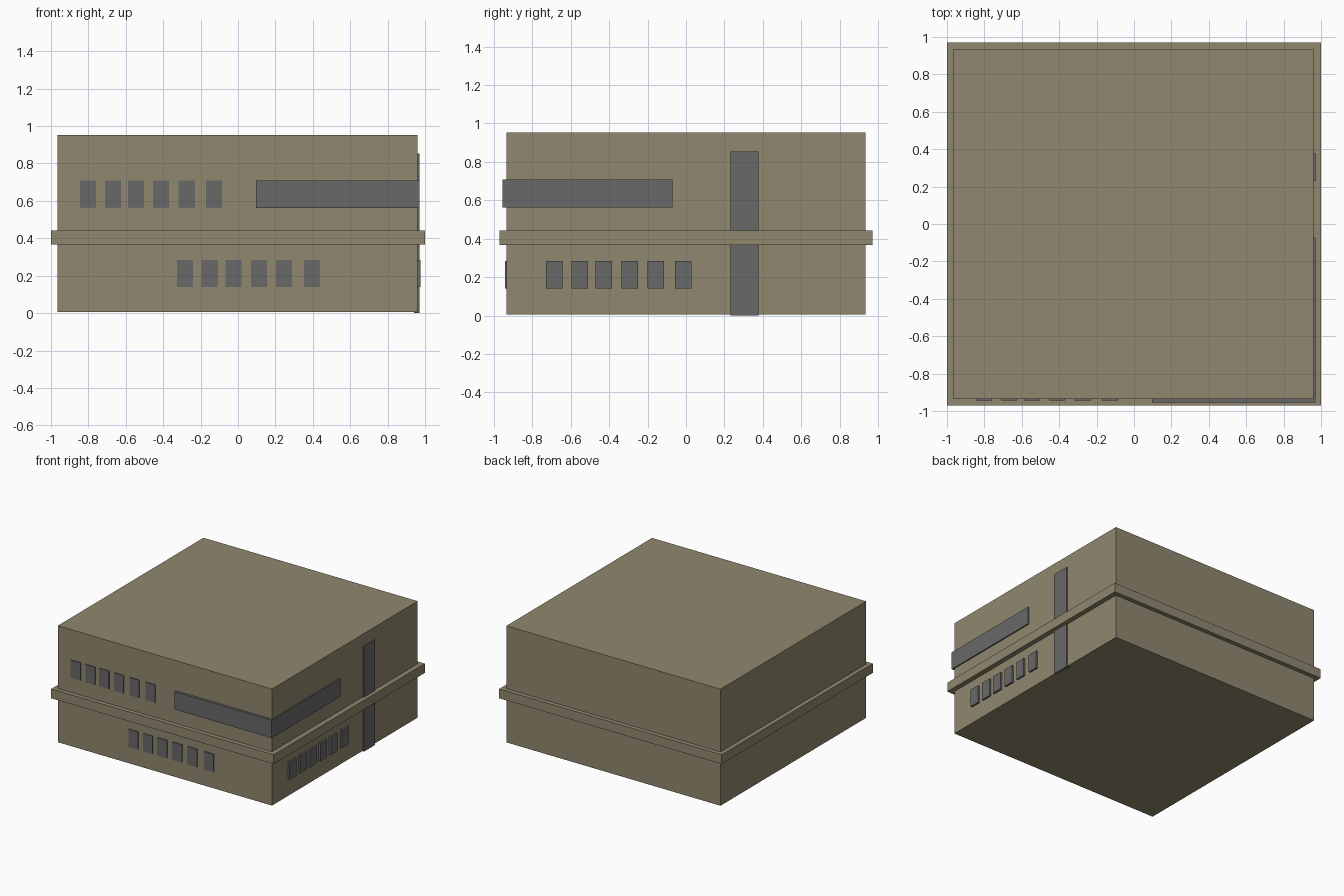
import bpy
import bmesh

if "Cube" in bpy.data.objects:
    bpy.data.objects.remove(bpy.data.objects["Cube"])


def material(name, rgb):
    m = bpy.data.materials.new(name)
    m.diffuse_color = (*rgb, 1)
    m.use_nodes = True
    m.node_tree.nodes["Principled BSDF"].inputs["Base Color"].default_value = m.diffuse_color
    return m


WALL = material("tan_wall", (0.275, 0.243, 0.156))
GLASS = material("grey_glass", (0.14, 0.14, 0.14))


def build(name, boxes, mat):
    """One object from a list of boxes, each ((x0, x1), (y0, y1), (z0, z1))."""
    bm = bmesh.new()
    for spans in boxes:
        verts = bmesh.ops.create_cube(bm, size=1)["verts"]
        for v in verts:
            for i, (lo, hi) in enumerate(spans):
                v.co[i] = hi if v.co[i] > 0 else lo
    mesh = bpy.data.meshes.new(name)
    bm.to_mesh(mesh)
    bm.free()
    mesh.materials.append(mat)
    obj = bpy.data.objects.new(name, mesh)
    bpy.context.collection.objects.link(obj)
    return obj


def around(c, half=0.043):
    return (c - half, c + half)


# Main block and the ledge between the storeys
BODY_X, BODY_Y = (-0.965, 0.96), (-0.935, 0.935)
build("building_body", [(BODY_X, BODY_Y, (0.005, 0.952))], WALL)
build("floor_ledge", [((-1, 1), (-0.97, 0.97), (0.366, 0.442))], WALL)

# Rows of small windows
UPPER, LOWER = (0.563, 0.708), (0.14, 0.285)
front_upper = [-0.801, -0.669, -0.545, -0.412, -0.274, -0.128]
front_lower = [-0.283, -0.151, -0.023, 0.112, 0.247, 0.396]
side_lower = [-0.686, -0.553, -0.428, -0.293, -0.158, -0.014]
build("front_upper_windows",
      [(around(c), (-0.943, -0.92), UPPER) for c in front_upper], GLASS)
build("front_lower_windows",
      [(around(c), (-0.943, -0.92), LOWER) for c in front_lower], GLASS)
build("side_lower_windows",
      [((0.94, 0.975), around(c), LOWER) for c in side_lower], GLASS)

# Long window wrapping the front right corner
build("corner_window_front", [((0.097, 0.97), (-0.954, -0.92), UPPER)], GLASS)
build("corner_window_side", [((0.94, 0.97), (-0.92, -0.071), UPPER)], GLASS)

# Tall stairwell window on the right side
build("stairwell_window", [((0.94, 0.97), (0.231, 0.377), (0, 0.853))], GLASS)
